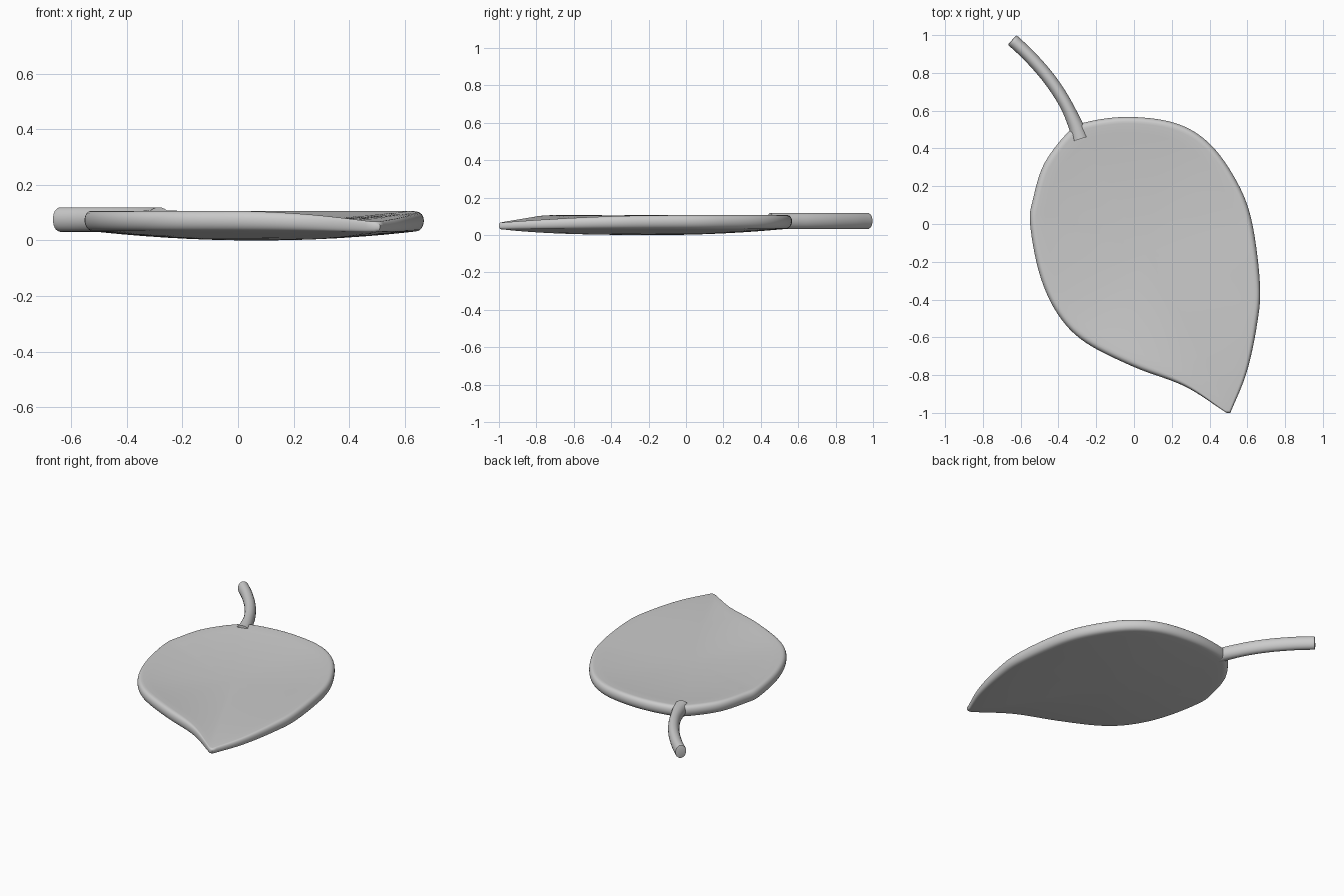
import bpy, bmesh, math
from mathutils import Vector

if "Cube" in bpy.data.objects:
    bpy.data.objects.remove(bpy.data.objects["Cube"])


def catmull(points, steps):
    """Smooth open curve through the given points."""
    p = [Vector(q) for q in points]
    p = [2 * p[0] - p[1]] + p + [2 * p[-1] - p[-2]]
    out = []
    for a, b, c, d in zip(p, p[1:], p[2:], p[3:]):
        for k in range(steps):
            t = k / steps
            out.append(0.5 * (2 * b + (c - a) * t + (2 * a - 5 * b + 4 * c - d) * t * t
                              + (3 * b - a - 3 * c + d) * t ** 3))
    return out + [p[-2]]


def skin(name, rings, start, end, angle):
    """Join closed rings of points, closing both ends at a pole."""
    bm = bmesh.new()
    rows = [[bm.verts.new(v) for v in r] for r in rings]
    n = len(rows[0])
    for r0, r1 in zip(rows, rows[1:]):
        for i in range(n):
            j = (i + 1) % n
            bm.faces.new((r0[i], r0[j], r1[j], r1[i]))
    for pole, row in ((start, rows[0]), (end, rows[-1])):
        c = bm.verts.new(pole)
        for i in range(n):
            bm.faces.new((c, row[i], row[(i + 1) % n]))
    bmesh.ops.recalc_face_normals(bm, faces=bm.faces)
    mesh = bpy.data.meshes.new(name)
    bm.to_mesh(mesh)
    bm.free()
    ob = bpy.data.objects.new(name, mesh)
    bpy.context.collection.objects.link(ob)
    bpy.ops.object.select_all(action='DESELECT')
    ob.select_set(True)
    bpy.context.view_layer.objects.active = ob
    bpy.ops.object.shade_smooth_by_angle(angle=math.radians(angle))
    return ob


# Leaf blade: outline from the tip, up the right side, over the base, down the left
OUTLINE = [(.51, -1), (.595, -.79), (.65, -.54), (.667, -.32), (.62, .03), (.53, .25),
           (.39, .435), (.215, .535), (-.03, .567), (-.25, .54), (-.345, .49),
           (-.475, .32), (-.535, .13), (-.55, 0), (-.5, -.265), (-.405, -.475),
           (-.26, -.625), (0, -.757), (.27, -.86), (.49, -1)]
rim = catmull(OUTLINE, 7)
tip = Vector((.5, -1))
centre = Vector((.06, -.15))
CENTRE_Z = .036


def blade_ring(frac, a):
    """One ring of the cupped blade; a is the angle around its rounded edge."""
    ring = []
    for i, p in enumerate(rim):
        reach = .95 if i < len(rim) / 2 else .6
        k = math.sin(math.pi / 2 * min(1, (p - tip).length / reach))
        half, edge_z = .018 + .019 * k, .049 + .024 * k
        soft = .015 + .02 * k
        d = p - centre
        s = frac * (1 - soft * (1 - max(0, math.cos(a)) ** .8) / d.length)
        q = centre + d * s
        thick = .036 + (half - .036) * frac ** 4
        z = CENTRE_Z + (edge_z - CENTRE_Z) * s * s + thick * math.sin(a)
        ring.append((q.x, q.y, z))
    return ring


up = math.pi / 2
fracs = [.12, .25, .4, .55, .7, .82, .92]
rings = [blade_ring(f, up) for f in fracs]
rings += [blade_ring(1, up - math.pi * k / 12) for k in range(13)]
rings += [blade_ring(f, -up) for f in reversed(fracs)]
skin("leaf_blade", rings, (centre.x, centre.y, CENTRE_Z + .036),
     (centre.x, centre.y, CENTRE_Z - .036), 60)

# Stem: curved tube, slightly flared where it meets the blade
path = catmull([(-.285, .45), (-.312, .53), (-.37, .65), (-.45, .77), (-.55, .885),
                (-.645, .975)], 6)
end_dir = (path[-1] - path[-2]).normalized()
stem_rings = []
for i, p in enumerate(path):
    t = (path[min(i + 1, len(path) - 1)] - path[max(i - 1, 0)]).normalized()
    side = Vector((t.y, -t.x))
    w = .034 + .012 * max(0, 1 - i / 10)
    for shift, scale in ([(-.008, 1), (-.002, .95), (0, .82)] if i == len(path) - 1 else [(0, 1)]):
        ring = []
        for k in range(24):
            a = 2 * math.pi * k / 24
            q = p + t * shift + side * (w * scale * math.cos(a))
            ring.append((q.x, q.y, .075 + .044 * scale * math.sin(a)))
        stem_rings.append(ring)
skin("stem", stem_rings, (path[0].x, path[0].y, .075), (path[-1].x, path[-1].y, .075), 40)
